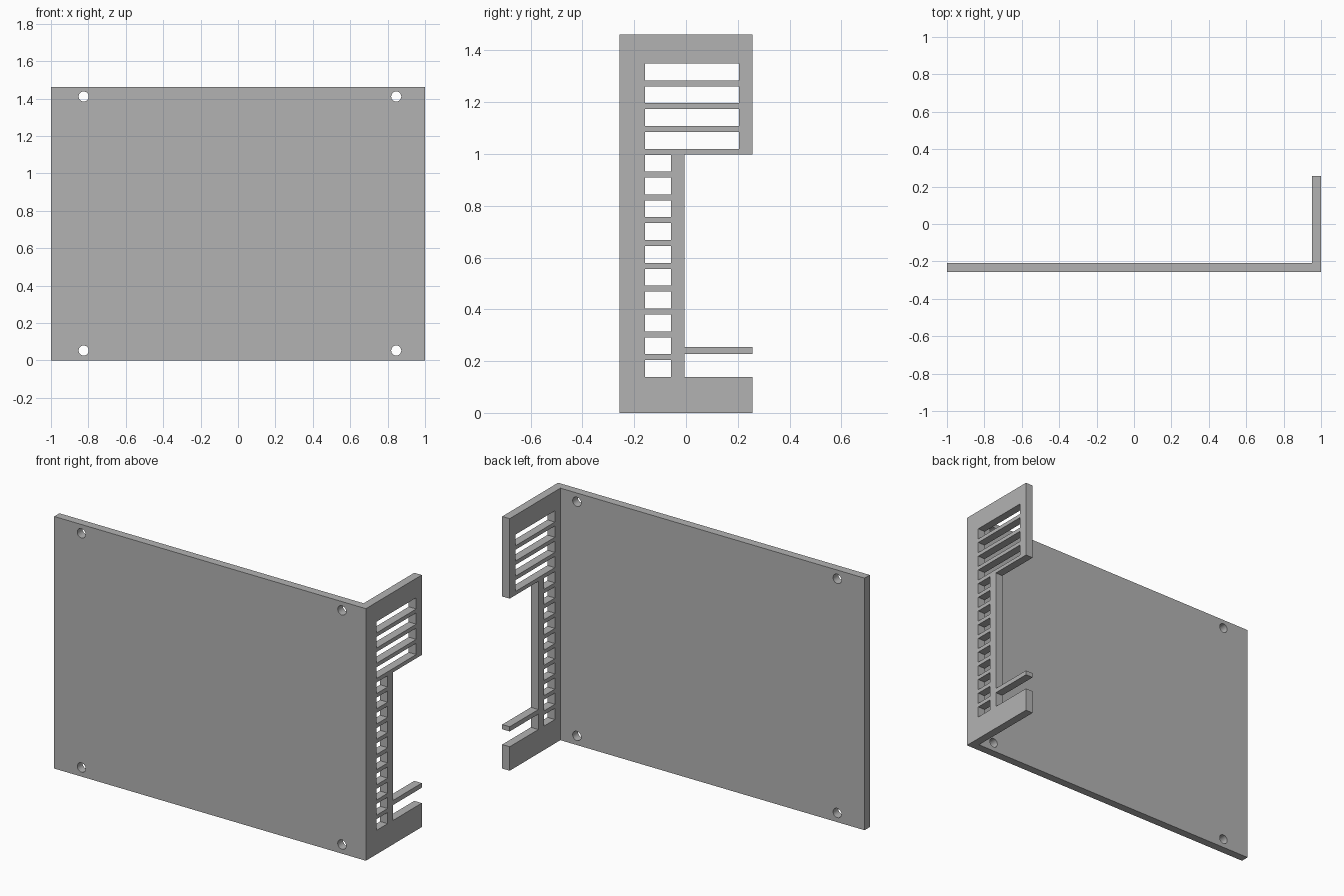
import bpy, bmesh
from math import radians
from mathutils import Matrix, Vector

cube = bpy.data.objects.get("Cube")
if cube:
    bpy.data.objects.remove(cube, do_unlink=True)

HEIGHT, DEPTH, WALL = 1.462, 0.256, 0.048

grey = bpy.data.materials.new("plain grey")
grey.use_nodes = True
colour = (0.45, 0.45, 0.45, 1)
grey.diffuse_color = colour
grey.node_tree.nodes["Principled BSDF"].inputs["Base Color"].default_value = colour


def make_object(name, bm):
    bmesh.ops.recalc_face_normals(bm, faces=bm.faces)
    mesh = bpy.data.meshes.new(name)
    bm.to_mesh(mesh)
    bm.free()
    mesh.materials.append(grey)
    obj = bpy.data.objects.new(name, mesh)
    bpy.context.collection.objects.link(obj)
    return obj


def add_side_cut(bm, y0, y1, z0, z1):
    """Box that passes through the side panel."""
    size = Vector((0.2, y1 - y0, z1 - z0))
    centre = Vector((1 - WALL / 2, (y0 + y1) / 2, (z0 + z1) / 2))
    bmesh.ops.create_cube(bm, size=1, matrix=Matrix.LocRotScale(centre, None, size))


# L-shaped bracket: wide front plate with a side panel folded back
bm = bmesh.new()
profile = [(-1, -DEPTH), (1, -DEPTH), (1, DEPTH), (1 - WALL, DEPTH),
           (1 - WALL, WALL - DEPTH), (-1, WALL - DEPTH)]
base = bm.faces.new([bm.verts.new((x, y, 0)) for x, y in profile])
solid = bmesh.ops.extrude_face_region(bm, geom=[base], use_keep_orig=True)["geom"]
bmesh.ops.translate(bm, vec=(0, 0, HEIGHT), verts=[v for v in solid if isinstance(v, bmesh.types.BMVert)])
bracket = make_object("bracket", bm)

# Vent slots: narrow ones below, wide ones at the top
bm = bmesh.new()
for i in range(14):
    z = 0.139 + 0.0881 * i
    add_side_cut(bm, -0.158, -0.057 if i < 10 else 0.205, z, z + 0.065)

# Open notches in the rear edge, leaving a thin finger between them
for z0, z1 in ((0.139, 0.228), (0.255, 0.998)):
    add_side_cut(bm, -0.006, 0.4, z0, z1)

# Four screw holes through the front plate
for x in (-0.825, 0.846):
    for z in (0.053, 1.411):
        place = Matrix.Translation((x, -DEPTH + WALL / 2, z)) @ Matrix.Rotation(radians(90), 4, 'X')
        bmesh.ops.create_cone(bm, cap_ends=True, segments=32, radius1=0.027, radius2=0.027,
                              depth=0.12, matrix=place)
cutter = make_object("opening_cutter", bm)
cutter.hide_render = True

# Cut the openings
cut = bracket.modifiers.new("openings", 'BOOLEAN')
cut.operation = 'DIFFERENCE'
cut.solver = 'EXACT'
cut.object = cutter
bpy.ops.object.select_all(action='DESELECT')
bracket.select_set(True)
bpy.context.view_layer.objects.active = bracket
bpy.ops.object.modifier_apply(modifier=cut.name)
bpy.data.objects.remove(cutter, do_unlink=True)
bpy.ops.object.shade_smooth_by_angle(angle=radians(30))
